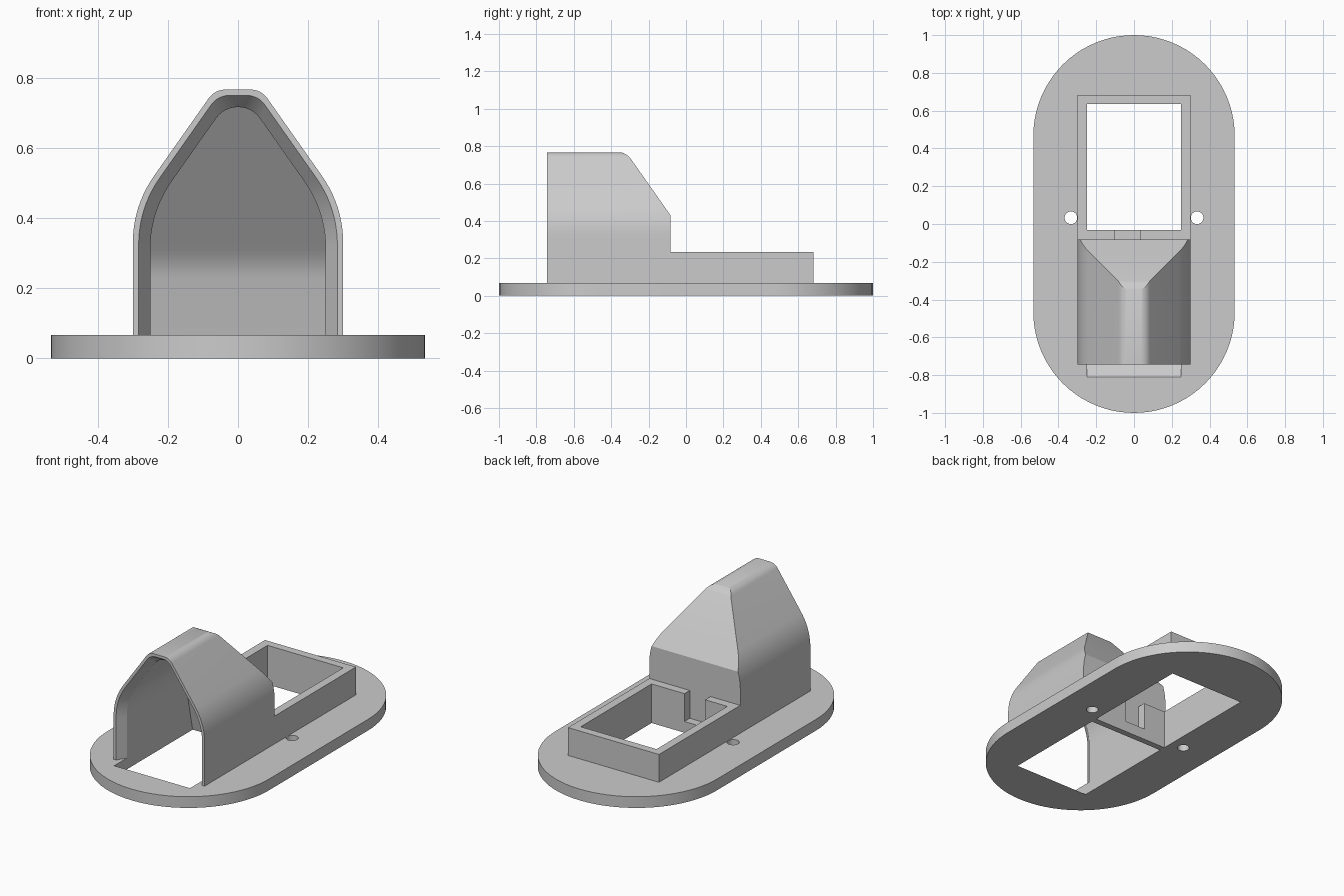
import bpy, bmesh, math
from mathutils import Vector

if "Cube" in bpy.data.objects:
    bpy.data.objects.remove(bpy.data.objects["Cube"])

grey = bpy.data.materials.new("plain_grey")
grey.use_nodes = True
grey.diffuse_color = (0.6, 0.6, 0.6, 1)
grey.node_tree.nodes["Principled BSDF"].inputs["Base Color"].default_value = (0.6, 0.6, 0.6, 1)

BASE_TOP = 0.067
HOOD_BACK = -0.083


def make_object(name, bm):
    mesh = bpy.data.meshes.new(name)
    bm.to_mesh(mesh)
    bm.free()
    mesh.materials.append(grey)
    obj = bpy.data.objects.new(name, mesh)
    bpy.context.collection.objects.link(obj)
    return obj


def upright(name, lower, z0, upper, z1):
    """Closed solid between two matching counter-clockwise outlines."""
    bm = bmesh.new()
    a = [bm.verts.new((x, y, z0)) for x, y in lower]
    b = [bm.verts.new((x, y, z1)) for x, y in upper]
    n = len(a)
    bm.faces.new(a[::-1])
    bm.faces.new(b)
    for i in range(n):
        j = (i + 1) % n
        bm.faces.new((a[i], a[j], b[j], b[i]))
    return make_object(name, bm)


def rect(u0, u1, v0, v1):
    return [(u0, v0), (u1, v0), (u1, v1), (u0, v1)]


def arc(cx, cy, r, start, sweep, steps):
    angles = [start + sweep * k / steps for k in range(steps + 1)]
    return [(cx + r * math.cos(t), cy + r * math.sin(t)) for t in angles]


def cut(target, tool):
    mod = target.modifiers.new("cut", "BOOLEAN")
    mod.operation, mod.solver, mod.object = "DIFFERENCE", "EXACT", tool
    bpy.context.view_layer.objects.active = target
    bpy.ops.object.modifier_apply(modifier=mod.name)
    bpy.data.objects.remove(tool)


def smooth(obj):
    bpy.ops.object.select_all(action="DESELECT")
    obj.select_set(True)
    bpy.context.view_layer.objects.active = obj
    bpy.ops.object.shade_smooth_by_angle(angle=math.radians(25))


# Base plate with round ends
outline = arc(0, 0.467, 0.533, 0, math.pi, 40) + arc(0, -0.467, 0.533, math.pi, math.pi, 40)
base_plate = upright("base_plate", outline, 0, outline, BASE_TOP)


# Slanted chute mouth through the plate
def chute_mouth(z):
    return rect(-0.25, 0.25, -0.72 - 1.34 * z, -0.07 - 0.22 * z)


cut(base_plate, upright("chute_cutter", chute_mouth(-0.05), -0.05, chute_mouth(0.11), 0.11))

# Screw holes
for x in (-0.334, 0.334):
    ring = arc(x, 0.033, 0.0335, 0, 2 * math.pi, 32)[:-1]
    cut(base_plate, upright("screw_cutter", ring, -0.1, ring, 0.1))

# Rear frame, its opening shared with the plate, and the notch in its front wall
frame = rect(-0.3, 0.3, HOOD_BACK, 0.683)
opening = rect(-0.25, 0.25, -0.033, 0.635)
notch = rect(-0.103, 0.033, -0.1, 0)
rear_frame = upright("rear_frame", frame, BASE_TOP, frame, 0.233)
for part in (base_plate, rear_frame):
    cut(part, upright("opening_cutter", opening, -0.1, opening, 0.4))
cut(rear_frame, upright("notch_cutter", notch, 0.05, notch, 0.4))


# Hood: one skin running over the outside, round the flared lip and back inside
def bezier(p, c, q, r, steps=10):
    """Rounded corner c between neighbours p and q."""
    p, c, q = Vector(p), Vector(c), Vector(q)
    s, e = c + (p - c).normalized() * r, c + (q - c).normalized() * r
    return [s * (1 - t) ** 2 + c * 2 * t * (1 - t) + e * t * t
            for t in (k / steps for k in range(steps + 1))]


def hood_outline(inset):
    """Pointed arch seen from the front, shrunk by a wall thickness."""
    steep = 1.42
    side, top = 0.3 - inset, 0.767 - inset
    at_zero = 0.24 + 0.52 / steep - inset * 1.224
    foot = (side, BASE_TOP)
    shoulder = (side, (at_zero - side) * steep)
    peak = (at_zero - top / steep, top)
    half = [foot] + [(side, 0.23 + 0.015 * k) for k in range(6)]
    half += bezier(foot, shoulder, peak, 0.107)
    half += bezier(shoulder, peak, (0, top), 0.032 + inset * 0.2)
    return half + [(-x, z) for x, z in reversed(half)]


def outer_back(z):
    slope = max(0, z - 0.43) * 0.7
    crest = 0.025 * (max(0, z - 0.735) / 0.032) ** 2
    return HOOD_BACK - slope - crest


def inner_back(z):
    lean = -0.07 - 0.22 * z
    bend = min(max(0, z - 0.23), 0.08)
    return lean - 0.48 * (bend * bend / 0.16 + max(0, z - 0.31))


bm = bmesh.new()
stations = [(0, outer_back), (0, lambda z: -0.743), (0.0165, lambda z: -0.743),
            (0.05, lambda z: -0.69), (0.05, inner_back)]
rings = [[bm.verts.new((x, back(z), z)) for x, z in hood_outline(inset)]
         for inset, back in stations]
n = len(rings[0])
for a, b in zip(rings, rings[1:]):
    for i in range(n - 1):
        bm.faces.new((a[i], a[i + 1], b[i + 1], b[i]))
outer, inner = rings[0], rings[-1]
for i in range(n // 2 - 1):
    j = n - 1 - i
    bm.faces.new((outer[i], outer[j], outer[j - 1], outer[i + 1]))
    bm.faces.new((inner[i], inner[i + 1], inner[j - 1], inner[j]))
hood = make_object("hood", bm)

for part in (base_plate, rear_frame, hood):
    smooth(part)
